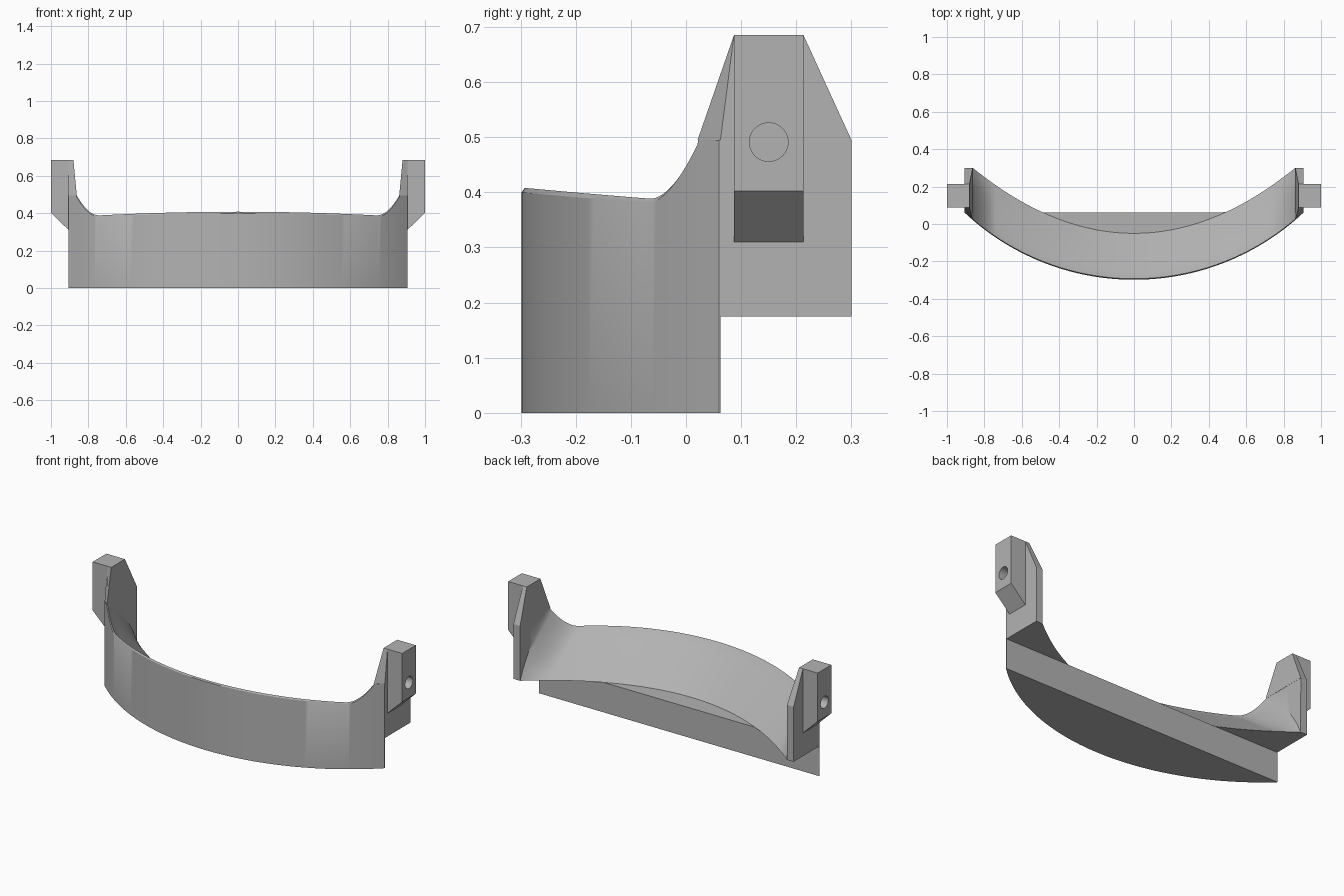
import bpy
import bmesh
import math

if "Cube" in bpy.data.objects:
    bpy.data.objects.remove(bpy.data.objects["Cube"])

grey = bpy.data.materials.new("plain_grey")
grey.use_nodes = True
colour = (0.45, 0.45, 0.45, 1)
grey.diffuse_color = colour
grey.node_tree.nodes["Principled BSDF"].inputs["Base Color"].default_value = colour

HALF = 0.905     # half width of the band
WING = 0.862     # inner face of the end wings
BACK = 0.0625    # flat back of the lower block
LEDGE = 0.175    # ledge height and wing underside
SHOULDER = 0.495
STEPS = 10


def make_object(name, bm):
    bmesh.ops.remove_doubles(bm, verts=bm.verts[:], dist=0.0001)
    bmesh.ops.recalc_face_normals(bm, faces=bm.faces[:])
    mesh = bpy.data.meshes.new(name)
    bm.to_mesh(mesh)
    bm.free()
    mesh.materials.append(grey)
    obj = bpy.data.objects.new(name, mesh)
    bpy.context.collection.objects.link(obj)
    return obj


def loft(name, rings):
    """Skin a row of equal rings and cap both ends."""
    bm = bmesh.new()
    rows = [[bm.verts.new(p) for p in ring] for ring in rings]
    n = len(rows[0])
    for a, b in zip(rows, rows[1:]):
        for i in range(n):
            j = (i + 1) % n
            bm.faces.new((a[i], a[j], b[j], b[i]))
    bm.faces.new(rows[0])
    bm.faces.new(rows[-1])
    return make_object(name, bm)


def mirror(obj):
    mod = obj.modifiers.new("mirror", "MIRROR")
    mod.use_axis = (True, False, False)
    mod.use_mirror_merge = False


def outer_y(x):
    radius = 1.324
    return -0.298 + radius - math.sqrt(radius ** 2 - x * x)


def section(x, in_wing):
    """Cross-section of the band at one x."""
    ax = abs(x)
    y0 = min(outer_y(ax), BACK)
    y1 = min(0.3, -0.05 + 0.35 * (ax / WING) ** 2)
    crest = 0.408 - 0.02 * min(1, ax / 0.75) ** 2
    t = max(0, (ax - 0.74) / (WING - 0.74))
    rise = (SHOULDER - crest) * min(1, t) ** 2
    rim = 0 if in_wing else 0.008
    pts = [(y0, 0), (y0, (SHOULDER if in_wing else crest + rise) - rim)]
    for i in range(STEPS + 1):
        s = i / STEPS
        z = crest + (LEDGE - crest) * s + rise * (1 - s ** 4)
        y = y0 + (y1 - y0) * s
        if i == 0:
            y += rim * 0.7
        pts.append((y, SHOULDER if in_wing else z))
    pts += [(y1, LEDGE), (BACK, LEDGE), (BACK, 0)]
    return [(x, y, z) for y, z in pts]


# Curved band with sloping inner face and wing roots
count = 36
xs = [0.74 * i / count for i in range(-count, count + 1)]
ends = [0.74 + (WING - 0.74) * i / 14 for i in range(1, 15)]
wing_xs = [WING + 0.001, 0.883, HALF]
rings = [section(-x, True) for x in reversed(wing_xs)]
rings += [section(x, False) for x in [-e for e in reversed(ends)] + xs + ends]
rings += [section(x, True) for x in wing_xs]
band = loft("curved_band", rings)

# Tapered wing tops
front = outer_y(WING)
low = [(WING, front), (HALF, BACK), (HALF, 0.3), (WING, 0.3)]
high = [(0.88, 0.087), (HALF, 0.087), (HALF, 0.213), (0.88, 0.213)]
wing = loft("wing_tops", [[(x, y, SHOULDER) for x, y in low],
                          [(x, y, 0.685) for x, y in high]])
mirror(wing)

# Side lugs with a chamfered underside
profile = [(0.9, 0.305), (1.0, 0.402), (1.0, 0.685), (0.9, 0.685)]
lug = loft("side_lugs", [[(x, y, z) for x, z in profile] for y in (0.087, 0.213)])

# Blind round hole in each lug
bpy.ops.mesh.primitive_cylinder_add(vertices=40, radius=0.035, depth=0.2,
                                    location=(1.02, 0.15, 0.491),
                                    rotation=(0, math.pi / 2, 0))
cutter = bpy.context.object
cutter.name = "hole_cutter"
cutter.data.materials.append(grey)
cutter.hide_render = True
hole = lug.modifiers.new("hole", "BOOLEAN")
hole.object = cutter
hole.operation = "DIFFERENCE"
hole.solver = "EXACT"
bpy.ops.object.select_all(action="DESELECT")
bpy.context.view_layer.objects.active = lug
lug.select_set(True)
bpy.ops.object.modifier_apply(modifier="hole")
bpy.data.objects.remove(cutter)
mirror(lug)

# Smooth the curved surfaces and keep the corners sharp
for obj in (band, lug):
    bpy.ops.object.select_all(action="DESELECT")
    bpy.context.view_layer.objects.active = obj
    obj.select_set(True)
    bpy.ops.object.shade_smooth_by_angle(angle=math.radians(32))
